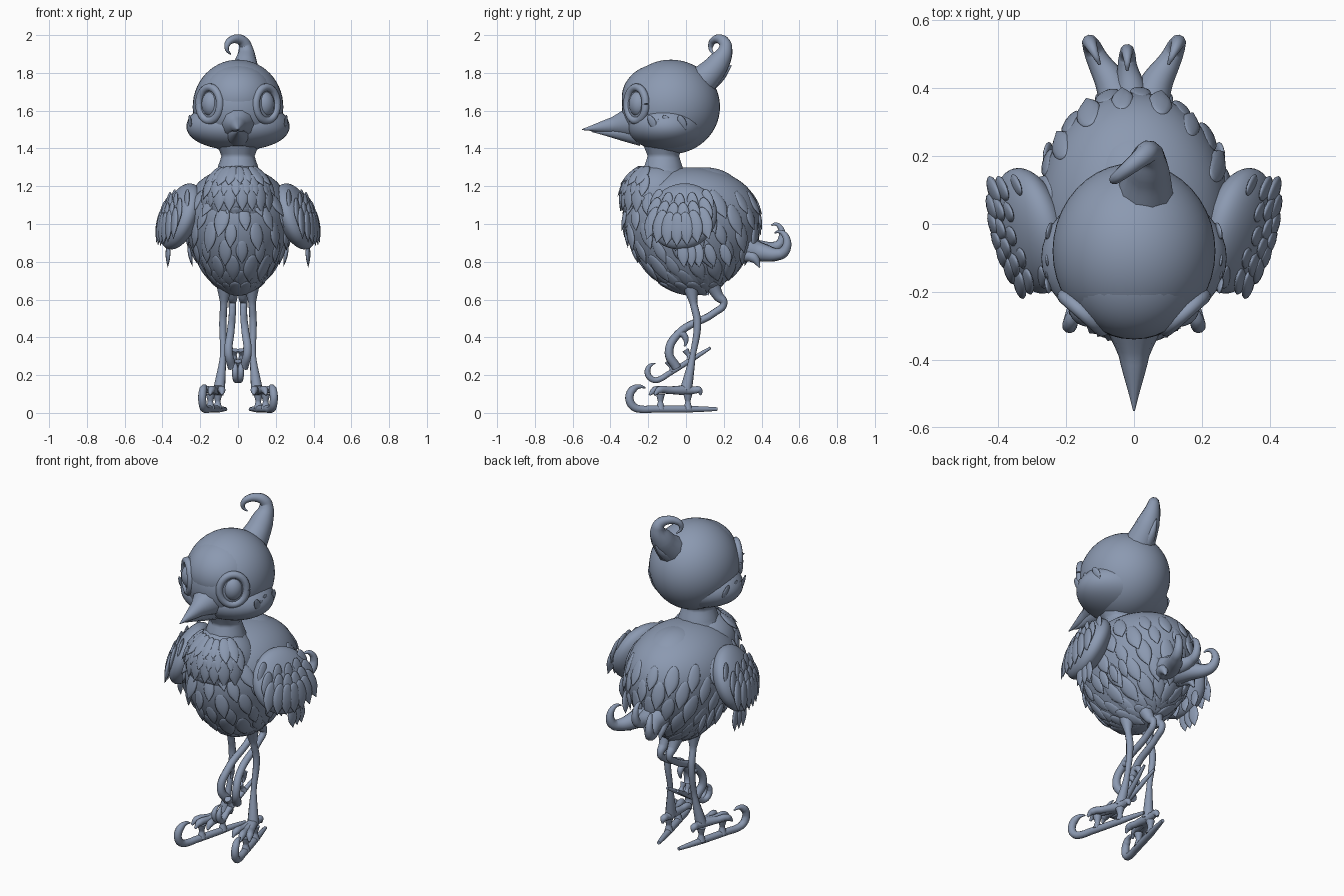
import bpy, bmesh, math, random
from math import cos, sin, pi, tau
from mathutils import Vector, Matrix

random.seed(4)
if "Cube" in bpy.data.objects:
    bpy.data.objects.remove(bpy.data.objects["Cube"])

COLOR = (0.26, 0.32, 0.44, 1)
mat = bpy.data.materials.new("slate blue")
mat.use_nodes = True
mat.diffuse_color = COLOR
mat.node_tree.nodes["Principled BSDF"].inputs["Base Color"].default_value = COLOR
DOWN = Vector((0, 0, -1))


def place(name, data, paired):
    """Link an object, mirrored to the other side when it is one of a pair."""
    data.materials.append(mat)
    ob = bpy.data.objects.new(name, data)
    bpy.context.collection.objects.link(ob)
    if paired:
        mirror = ob.modifiers.new("Mirror", "MIRROR")
        mirror.use_mirror_merge = False


def finish(bm, name, paired=False):
    bmesh.ops.recalc_face_normals(bm, faces=bm.faces)
    for face in bm.faces:
        face.smooth = True
    mesh = bpy.data.meshes.new(name)
    bm.to_mesh(mesh)
    bm.free()
    place(name, mesh, paired)


def egg_point(shape, p):
    """Map a unit direction to an egg that swells towards its top."""
    centre, radii, swell = shape
    k = 1 + swell * p.z
    return Vector(centre) + Vector((p.x * radii[0] * k, p.y * radii[1] * k, p.z * radii[2]))


def egg(bm, shape, rotation=Matrix()):
    made = bmesh.ops.create_uvsphere(bm, u_segments=40, v_segments=28, radius=1)
    centre = Vector(shape[0])
    for v in made["verts"]:
        v.co = centre + rotation.to_3x3() @ (egg_point(shape, v.co) - centre)


def egg_object(name, shape):
    bm = bmesh.new()
    egg(bm, shape)
    finish(bm, name)


def tube(name, points, radii, paired=False):
    """Round tube through points, its radii spread evenly along it."""
    curve = bpy.data.curves.new(name, "CURVE")
    curve.dimensions = "3D"
    curve.bevel_depth = 1
    curve.bevel_resolution = 3
    curve.use_fill_caps = True
    spline = curve.splines.new("BEZIER")
    spline.bezier_points.add(len(points) - 1)
    spline.resolution_u = 8
    for i, (knot, point) in enumerate(zip(spline.bezier_points, points)):
        along = i / (len(points) - 1) * (len(radii) - 1)
        j = min(int(along), len(radii) - 2)
        knot.co = point
        knot.radius = radii[j] + (radii[j + 1] - radii[j]) * (along - j)
        knot.handle_left_type = knot.handle_right_type = "AUTO"
    place(name, curve, paired)


def arc(centre, u, v, start, end, steps=6):
    """Points on an ellipse spanned by the vectors u and v."""
    angles = [start + (end - start) * i / steps for i in range(steps + 1)]
    return [Vector(centre) + Vector(u) * cos(a) + Vector(v) * sin(a) for a in angles]


def frame(origin, normal, down):
    n = Vector(normal).normalized()
    d = Vector(down)
    d = (d - n * d.dot(n)).normalized()
    return Matrix.Translation(origin) @ Matrix((n.cross(d), d, n)).transposed().to_4x4()


def feather(bm, matrix, length):
    """Flat teardrop hanging along the y axis of its frame."""
    made = bmesh.ops.create_uvsphere(bm, u_segments=12, v_segments=10, radius=1,
                                     matrix=Matrix.Rotation(pi / 2, 4, "X"))
    for v in made["verts"]:
        x, y, z = v.co
        taper = 1 - 0.85 * max(0, y) ** 2
        v.co = matrix @ Vector((x * taper * length * 0.23, (y + 0.6) * length / 2, z * taper * length * 0.08))


def plumage(name, shape, low, high, rows, count, spread, size, down, lift):
    """Staggered rows of feathers over an egg, centred on the front."""
    bm = bmesh.new()
    for row in range(rows):
        lat = low + (high - low) * row / (rows - 1)
        for i in range(count):
            a = -pi / 2 + spread * ((i + row % 2 / 2 + 0.25) / count - 0.5) + random.uniform(-0.04, 0.04)
            p = Vector((cos(lat) * cos(a), cos(lat) * sin(a), sin(lat)))
            normal = Vector(c / r for c, r in zip(p, shape[1])).normalized()
            fit = frame(egg_point(shape, p) + normal * lift, normal, down)
            feather(bm, fit @ Matrix.Rotation(-0.14, 4, "X"), size * random.uniform(0.85, 1.15))
    finish(bm, name)


# Body, neck and head
body = ((0, 0.03, 0.96), (0.275, 0.35, 0.34), 0.24)
chest = ((0, -0.15, 1.15), (0.19, 0.19, 0.17), 0)
egg_object("body", body)
egg_object("chest", chest)
egg_object("back_hump", ((0, 0.1, 1.15), (0.17, 0.2, 0.15), 0))
egg_object("head", ((0, -0.08, 1.62), (0.24, 0.26, 0.25), 0))
egg_object("brow", ((0, -0.13, 1.67), (0.2, 0.21, 0.18), 0))
egg_object("jowls", ((0, -0.1, 1.53), (0.272, 0.21, 0.14), -0.1))
tube("neck", [Vector((0, -0.12, z)) for z in (1.2, 1.29, 1.36, 1.44)], (0.15, 0.11, 0.088, 0.12))

# Overlapping feathers
plumage("body_feathers", body, -1, 0.6, 7, 15, tau, 0.16, (0, 0.4, -1), -0.005)
plumage("chest_ruff", chest, -0.5, 0.9, 5, 8, 2.4, 0.14, DOWN, 0.004)
plumage("chest_point", chest, -0.8, -0.5, 2, 4, 1, 0.15, DOWN, 0.005)

# Beak in two halves
tube("upper_beak", [Vector(p) for p in ((0, -0.27, 1.54), (0, -0.39, 1.522), (0, -0.55, 1.5))], (0.1, 0.045, 0.003))
tube("lower_beak", [Vector(p) for p in ((0, -0.24, 1.48), (0, -0.5, 1.49))], (0.07, 0.003))

# Crest rising from the back of the head and curling forward
curl = arc((-0.01, 0.17, 1.935), (0.05, 0.04, 0), (0, 0, 0.045), 0, pi * 1.3)
tube("crest", [Vector((0.03, 0.06, 1.73)), Vector((0.04, 0.17, 1.85))] + curl, (0.09, 0.036, 0.025, 0.016, 0.004))
tube("crest_tuft", [Vector((0.02, 0.1, 1.73)), Vector((0.03, 0.18, 1.78)), Vector((0.04, 0.24, 1.84))],
     (0.05, 0.028, 0.003))

# Eyes with soft raised lids
eye = frame((0.14, -0.25, 1.635), (0.66, -0.75, 0), DOWN)
bm = bmesh.new()
egg(bm, (eye.translation, (0.055, 0.068, 0.05), 0), eye)
finish(bm, "eyes", True)
across, along, out = (eye.to_3x3().col[i] for i in range(3))
tube("eyelids", arc(eye.translation + out * 0.016, across * 0.074, along * 0.088, 0, tau, 16), (0.021, 0.021), True)

# Cheek feathers
bm = bmesh.new()
for i in range(5):
    feather(bm, frame((0.255, -0.19 + 0.04 * i, 1.56 - 0.02 * (i % 2)), (1, 0.1 * i - 0.3, -0.2), (0, 0.5, -1)), 0.09)
finish(bm, "cheek_feathers", True)

# Wings: padded shoulders, splayed to the rear, with rows of hanging feathers
bm = bmesh.new()
wing = frame((0.305, -0.02, 1.04), (0.9, -0.25, 0.36), DOWN)
egg(bm, (wing.translation, (0.19, 0.185, 0.085), 0), wing)
for row in range(3):
    count = 7 - row
    for i in range(count):
        u = 2 * i / (count - 1) - 1
        x, y = -u * 0.13, 0.05 - 0.06 * row - 0.04 * u * u
        height = 0.085 * math.sqrt(1 - (x / 0.19) ** 2 - (y / 0.185) ** 2)
        turn = Matrix.Rotation(u * 0.3, 4, "Z") @ Matrix.Rotation(-0.2 - 2 * max(0, y), 4, "X")
        feather(bm, wing @ Matrix.Translation((x, y, height + 0.006)) @ turn, 0.18 - 0.02 * row)
for i in range(3):
    feather(bm, frame((0.37, 0.04 * i - 0.02, 0.88), (1, -0.2, 0), (0, 0.1, -1)), 0.14)
finish(bm, "wings", True)

# Loose flank feathers under the wings
bm = bmesh.new()
for i in range(3):
    feather(bm, frame((0.26, 0.04 + 0.08 * i, 0.87), (1, 0, -0.2), (0, 0.3, -1)), 0.13)
finish(bm, "flank_feathers", True)


def skate(name, matrix, size):
    """Blade with a curled front and two posts."""
    curl = arc((0, -0.25, 0.08), (0, -0.06, 0), (0, 0, 0.06), -pi / 2, pi * 0.65)
    blade = [Vector((0, y, 0.02)) for y in (0.17, 0.1, 0, -0.1, -0.18)] + curl
    tube(name + "_blades", [matrix @ p for p in blade], [size * r for r in (0.01, 0.02, 0.02, 0.022, 0.022, 0.004)], True)
    for post, y in (("rear", 0.01), ("front", -0.14)):
        tube(f"{name}_{post}_posts", [matrix @ Vector((0, y, z)) for z in (0.1, 0.06, 0.02)],
             [size * r for r in (0.025, 0.014, 0.025)], True)


skate("skate", Matrix.Translation((0.11, 0, 0)) @ Matrix.Rotation(0.26, 4, "Z"), 1)
tilt = Matrix.Rotation(-0.15, 4, "Z") @ Matrix.Rotation(0.55, 4, "X") @ Matrix.Scale(0.75, 4)
skate("raised_skate", Matrix.Translation((0.02, 0.03, 0.265)) @ tilt, 0.75)

# Standing legs and their toes
leg = ((0.07, 0.02, 0.7), (0.075, 0.04, 0.58), (0.08, 0.06, 0.48), (0.08, 0.035, 0.3), (0.1, 0, 0.12))
tube("standing_legs", [Vector(p) for p in leg], (0.05, 0.02, 0.02, 0.016, 0.032), True)
ankle = Vector((0.1, 0, 0.12))
for name, turn, reach in (("inner", -0.1, 0.17), ("middle", 0.25, 0.2), ("outer", 0.5, 0.19), ("hind", pi, 0.08)):
    step = Vector((sin(turn), -cos(turn), 0)) * reach
    tube(name + "_toes", [ankle, ankle + step / 2, ankle + step * 0.85, ankle + step + DOWN * 0.025],
         (0.028, 0.02, 0.02, 0.006), True)

# Folded legs with a hooked claw
folded = ((0.04, 0.13, 0.7), (0.03, 0.17, 0.62), (0.03, 0.2, 0.58), (0.03, 0.15, 0.53), (0.04, -0.04, 0.42),
          (0.05, -0.09, 0.32), (0.03, -0.05, 0.24))
tube("folded_legs", [Vector(p) for p in folded], (0.045, 0.02, 0.019, 0.022, 0.025), True)
tube("folded_claws", arc((0.04, -0.03, 0.38), (0, 0.03, 0), (0, 0, 0.04), pi / 2, -pi / 4), (0.02, 0.017, 0.005), True)

# Tail: splayed side plumes, a middle plume and small tufts
side_curl = arc((0.11, 0.49, 0.9), (0.02, 0.045, 0), (0, 0, 0.06), -pi / 2, pi * 0.65)
tube("side_tail_plumes", [Vector((0.04, 0.32, 0.87)), Vector((0.06, 0.4, 0.85))] + side_curl,
     (0.07, 0.032, 0.025, 0.016, 0.004), True)
middle_curl = arc((-0.02, 0.47, 0.94), (0, 0.04, 0), (0, 0, 0.06), -pi / 2, pi * 0.65)
tube("middle_tail_plume", [Vector((0, 0.32, 0.88)), Vector((-0.01, 0.4, 0.87))] + middle_curl,
     (0.06, 0.028, 0.022, 0.014, 0.004))
tube("tail_tufts", [Vector((0.06, 0.3, 0.84)), Vector((0.09, 0.36, 0.82)), Vector((0.1, 0.39, 0.77))],
     (0.04, 0.028, 0.004), True)
